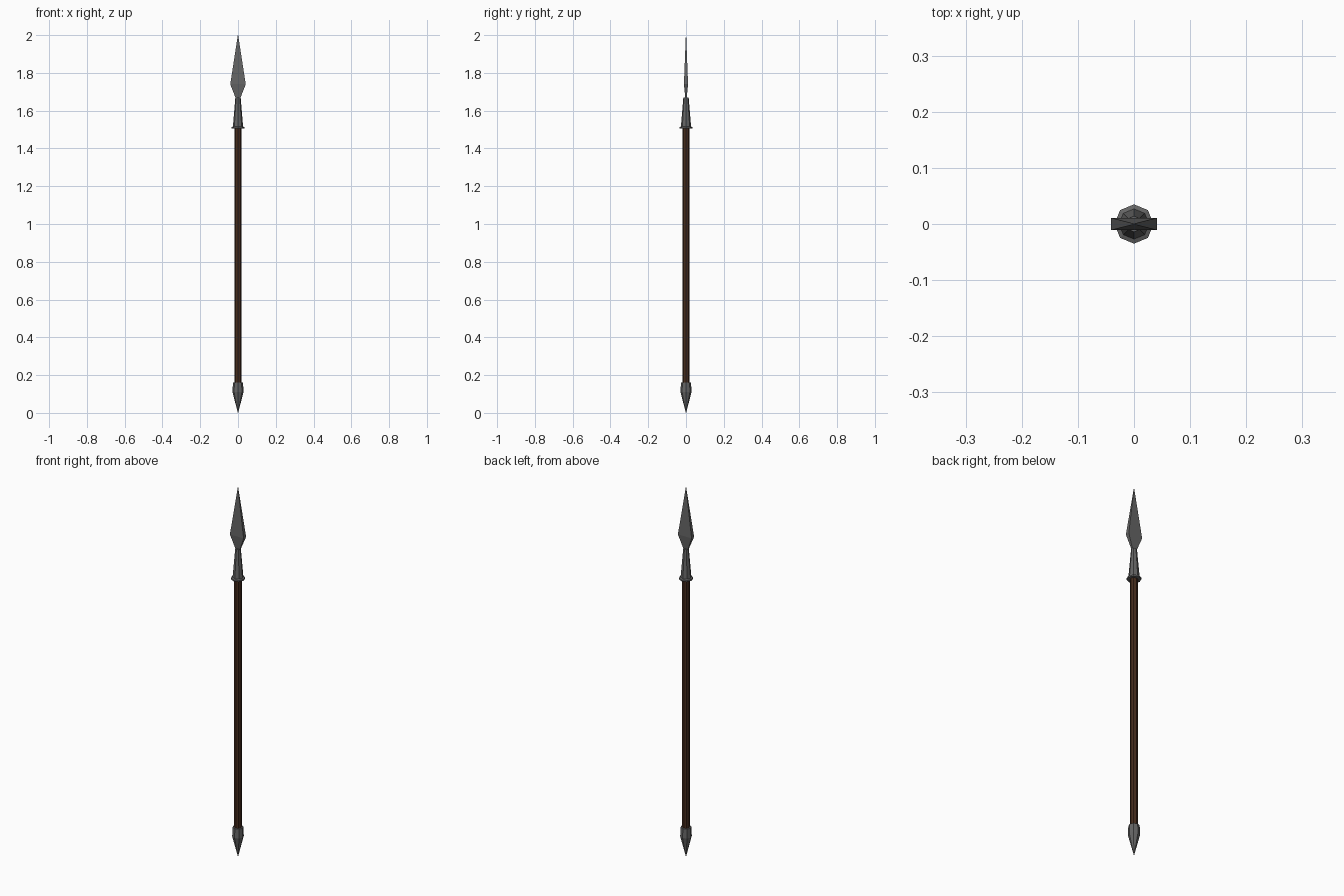
import bpy, bmesh
from math import cos, sin, pi

if "Cube" in bpy.data.objects:
    bpy.data.objects.remove(bpy.data.objects["Cube"])

wood = bpy.data.materials.new("dark_wood")
wood.diffuse_color = (0.06, 0.025, 0.012, 1)
wood.use_nodes = True
wood.node_tree.nodes["Principled BSDF"].inputs["Base Color"].default_value = wood.diffuse_color
steel = bpy.data.materials.new("dark_steel")
steel.diffuse_color = (0.13, 0.13, 0.13, 1)
steel.use_nodes = True
steel.node_tree.nodes["Principled BSDF"].inputs["Base Color"].default_value = steel.diffuse_color


def ring8(rx, z):
    """Octagon with corners on the axes."""
    return [(rx * cos(i * pi / 4), rx * sin(i * pi / 4), z) for i in range(8)]


def rect(hx, hy, z):
    return [(-hx, -hy, z), (hx, -hy, z), (hx, hy, z), (-hx, hy, z)]


def loft(name, rings, mat):
    """Join successive rings with flat quads and cap both ends."""
    bm = bmesh.new()
    loops = [[bm.verts.new(p) for p in r] for r in rings]
    for a, b in zip(loops, loops[1:]):
        n = len(a)
        for i in range(n):
            j = (i + 1) % n
            bm.faces.new((a[i], a[j], b[j], b[i]))
    bm.faces.new(loops[0][::-1])
    bm.faces.new(loops[-1])
    bmesh.ops.remove_doubles(bm, verts=bm.verts, dist=1e-6)
    bmesh.ops.recalc_face_normals(bm, faces=bm.faces)
    me = bpy.data.meshes.new(name)
    bm.to_mesh(me)
    bm.free()
    me.materials.append(mat)
    ob = bpy.data.objects.new(name, me)
    bpy.context.collection.objects.link(ob)
    return ob


# Wooden pole
loft("shaft", [ring8(0.019, 0.15), ring8(0.019, 1.52)], wood)

# Pointed metal foot
loft("butt_spike", [ring8(0.0008, 0), ring8(0.029, 0.11), ring8(0.027, 0.16)], steel)

# Tapered socket with flared collar
loft("socket", [ring8(0.035, 1.505), ring8(0.035, 1.513),
                ring8(0.027, 1.516), ring8(0.014, 1.67)], steel)

# Slab-sided leaf blade
loft("blade", [rect(0.01, 0.003, 1.66), rect(0.041, 0.011, 1.74),
               rect(0.001, 0.0008, 2.0)], steel)
